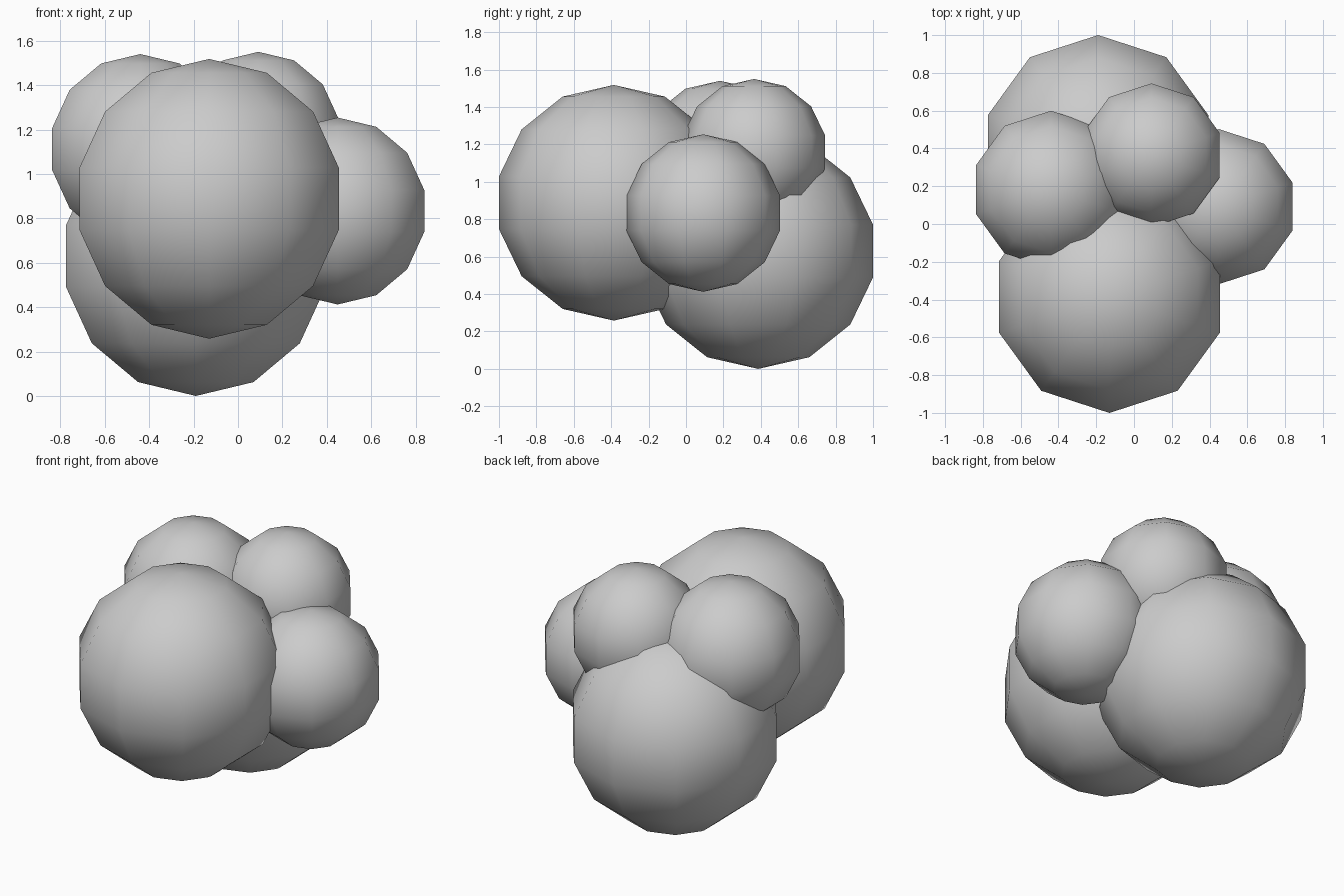
import bpy

if "Cube" in bpy.data.objects:
    bpy.data.objects.remove(bpy.data.objects["Cube"])

# Cluster of overlapping low-sided balls: name, centre, radius
BALLS = [
    ("large_front_ball", (-0.13, -0.386, 0.888), 0.63),
    ("large_back_ball", (-0.19, 0.386, 0.63), 0.63),
    ("small_right_ball", (0.449, 0.092, 0.833), 0.421),
    ("small_left_ball", (-0.44, 0.182, 1.112), 0.428),
    ("small_top_ball", (0.092, 0.364, 1.16), 0.39),
]


def ball(name, centre, radius):
    # Ten sides around and seven bands from pole to pole, smooth shaded
    bpy.ops.mesh.primitive_uv_sphere_add(
        segments=10, ring_count=7, radius=radius, location=centre)
    obj = bpy.context.object
    obj.name = name
    bpy.ops.object.shade_smooth()
    return obj


for name, centre, radius in BALLS:
    ball(name, centre, radius)
